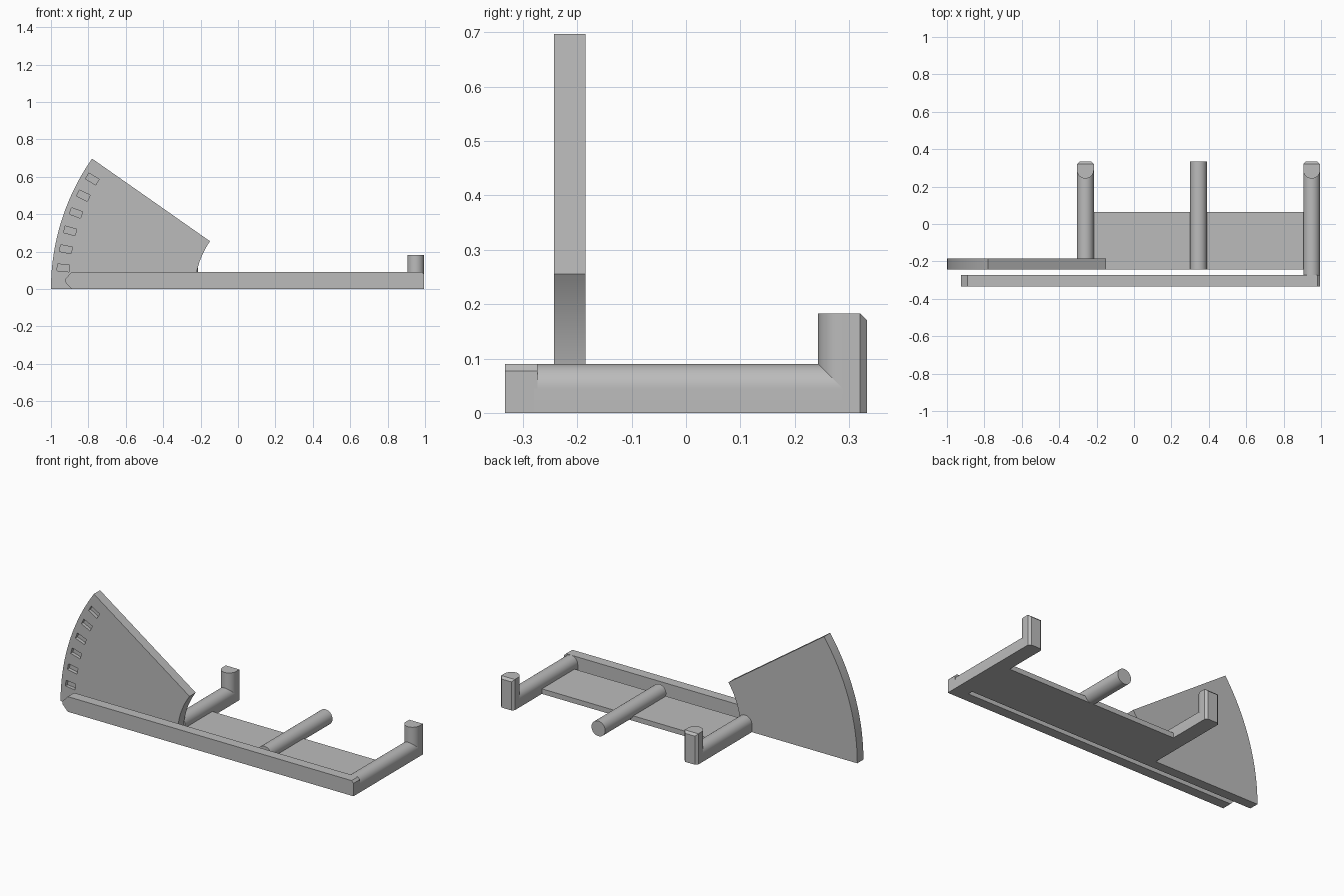
import bpy, bmesh, math
from mathutils import Vector

cube = bpy.data.objects.get("Cube")
if cube:
    bpy.data.objects.remove(cube)

grey = bpy.data.materials.new("plain grey")
grey.use_nodes = True
COLOUR = (0.5, 0.5, 0.5, 1)
grey.diffuse_color = COLOUR
grey.node_tree.nodes["Principled BSDF"].inputs["Base Color"].default_value = COLOUR


def prism(name, outlines, axis, lo, hi, bevel_plane=None):
    """Extrude flat outlines along y (points are x, z) or z (points are x, y)."""
    bm = bmesh.new()
    for pts in outlines:
        place = (lambda p: (p[0], lo, p[1])) if axis == "y" else (lambda p: (p[0], p[1], lo))
        face = bm.faces.new([bm.verts.new(place(p)) for p in pts])
        out = bmesh.ops.extrude_face_region(bm, geom=[face])
        step = Vector((0, hi - lo, 0)) if axis == "y" else Vector((0, 0, hi - lo))
        verts = [v for v in out["geom"] if isinstance(v, bmesh.types.BMVert)]
        bmesh.ops.translate(bm, vec=step, verts=verts)
    if bevel_plane:
        geom = bm.verts[:] + bm.edges[:] + bm.faces[:]
        cut = bmesh.ops.bisect_plane(bm, geom=geom, plane_co=bevel_plane[0],
                                     plane_no=bevel_plane[1], clear_outer=True)
        edges = [e for e in cut["geom_cut"] if isinstance(e, bmesh.types.BMEdge)]
        bmesh.ops.holes_fill(bm, edges=edges, sides=0)
    bmesh.ops.recalc_face_normals(bm, faces=bm.faces[:])
    mesh = bpy.data.meshes.new(name)
    bm.to_mesh(mesh)
    bm.free()
    mesh.materials.append(grey)
    obj = bpy.data.objects.new(name, mesh)
    bpy.context.scene.collection.objects.link(obj)
    return obj


def arc(cx, cy, r, start, end, n):
    angles = [math.radians(start + (end - start) * i / n) for i in range(n + 1)]
    return [(cx + r * math.cos(a), cy + r * math.sin(a)) for a in angles]


def smooth(obj):
    bpy.ops.object.select_all(action="DESELECT")
    obj.select_set(True)
    bpy.context.view_layer.objects.active = obj
    bpy.ops.object.shade_smooth_by_angle(angle=math.radians(30))


R = 0.045           # rod radius
FRONT = -0.243      # front face of the body
BACK = 0.333        # rear end of the rods
PIVOT = 0.215       # x of the centre of the scale's arcs

# Thin base plate
prism("base_plate", [[(-0.26, FRONT), (0.91, FRONT), (0.91, 0.065), (-0.26, 0.065)]],
      "z", 0, 0.03)

# Fan shaped scale with engraved tick marks
fan = prism("scale_fan", [arc(PIVOT, 0, 1.215, 180, 145, 32) +
                          arc(PIVOT, 0, 0.445, 145, 180, 16)], "y", FRONT, -0.185)
ticks = []
for i in range(6):
    a = math.radians(180 - 5.6 - 5 * i)
    out, side = Vector((math.cos(a), math.sin(a))), Vector((-math.sin(a), math.cos(a)))
    mid = Vector((PIVOT, 0)) + out * 1.155
    ticks.append([mid + out * u * 0.032 + side * v * 0.018
                  for u, v in ((-1, -1), (1, -1), (1, 1), (-1, 1))])
cutter = prism("tick_cutter", ticks, "y", FRONT - 0.05, FRONT + 0.02)
cutter.hide_render = True
cutter.hide_viewport = True
cutter.display_type = "WIRE"
boolean = fan.modifiers.new("engraved ticks", "BOOLEAN")
boolean.operation = "DIFFERENCE"
boolean.solver = "EXACT"
boolean.object = cutter
smooth(fan)

# Hooks: arched bar along the floor and an upright post at the back
for side, x, start in (("right", -0.26, -0.19), ("left", 0.95, -0.28)):
    bar = prism(side + "_hook_bar", [[(x - R, 0), (x + R, 0)] + arc(x, R, R, 0, 180, 24)],
                "y", start, BACK - R)
    c = 0.013
    post = prism(side + "_hook_post",
                 [arc(x, BACK - R, R, 180, 360, 24) +
                  [(x + R, BACK - c), (x + R - c, BACK), (x - R + c, BACK), (x - R, BACK - c)]],
                 "z", 0, 0.183, ((x, BACK, 0.183 - c), (0, 1, 1)))
    smooth(bar)
    smooth(post)

# Round middle peg
smooth(prism("middle_peg", [arc(0.345, R, R, 0, 352.5, 47)], "y", FRONT, BACK))

# Long flexible pointer arm with a tapered tip
prism("pointer_arm", [[(-0.89, 0), (0.995, 0), (0.995, 0.077), (0.982, 0.09), (-0.89, 0.09),
                       (-0.925, 0.052), (-0.925, 0.038)]], "y", -BACK, -0.273)
